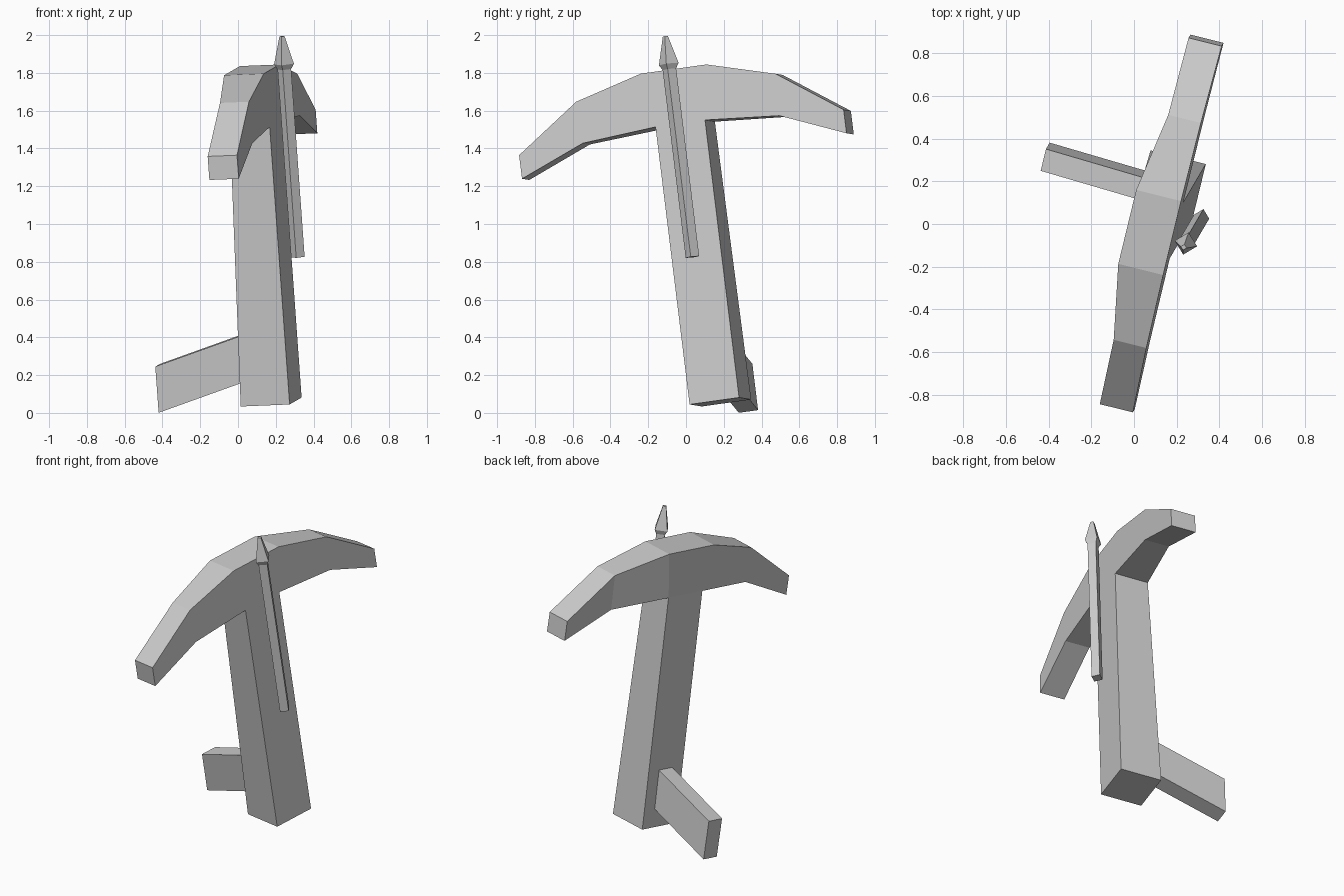
import bpy, bmesh
from mathutils import Matrix, Vector

if "Cube" in bpy.data.objects:
    bpy.data.objects.remove(bpy.data.objects["Cube"])

# Tilted frame: u = forward out of the front face, v = along the bow, w = up the stock
u = Vector((0.967, -0.24, 0.04)).normalized()
v = Vector((0.235, 0.962, 0.135))
v = (v - u * v.dot(u)).normalized()
w = u.cross(v)
frame = Matrix((u, v, w)).transposed().to_4x4()
frame.translation = (0.305, 0.15, 0.063)


def loft(name, rings):
    """Skin a row of equal rings of (u, v, w) points and cap both ends."""
    bm = bmesh.new()
    rows = [[bm.verts.new(p) for p in ring] for ring in rings]
    n = len(rows[0])
    for a, b in zip(rows, rows[1:]):
        for i in range(n):
            j = (i + 1) % n
            bm.faces.new((a[i], a[j], b[j], b[i]))
    bm.faces.new(rows[0])
    bm.faces.new(rows[-1])
    bmesh.ops.recalc_face_normals(bm, faces=bm.faces)
    mesh = bpy.data.meshes.new(name)
    bm.to_mesh(mesh)
    bm.free()
    obj = bpy.data.objects.new(name, mesh)
    obj.matrix_world = frame
    bpy.context.collection.objects.link(obj)
    return obj


# Stock: thinner towards the bow, flat front face
def stock_ring(depth, height, half=0.136):
    return [(0, -half, height), (0, half, height),
            (-depth, half, height), (-depth, -half, height)]


loft("stock", [stock_ring(0.267, 0), stock_ring(0.217, 1.486)])

# Bow: (top v, top w, bottom v, bottom w, depth), mirrored about the stock
half_bow = [(0.18, 1.775, 0.135, 1.484, 0.217),
            (0.548, 1.675, 0.54, 1.452, 0.158),
            (0.892, 1.436, 0.892, 1.31, 0.16)]


def bow_ring(side, tv, tw, bv, bw, depth):
    return [(0, side * tv, tw), (-depth, side * tv, tw),
            (-depth, side * bv, bw), (0, side * bv, bw)]


loft("bow", [bow_ring(-1, *s) for s in reversed(half_bow)]
     + [bow_ring(1, *s) for s in half_bow])


# Bolt: diamond shaft and pointed head, lying in front of the stock
def diamond(r, height, c=0.07):
    return [(c + r, -0.006, height), (c, -0.006 + r, height),
            (c - r, -0.006, height), (c, -0.006 - r, height)]


loft("bolt_shaft", [diamond(0.037, 0.768), diamond(0.037, 1.775)])
loft("bolt_head", [diamond(0.037, 1.772), diamond(0.054, 1.80), diamond(0.014, 1.948)])


# Trigger lever: slanted bar behind the lower stock
def lever_ring(depth, low, half=0.053, height=0.247):
    return [(depth, -half, low), (depth, half, low),
            (depth, half, low + height), (depth, -half, low + height)]


loft("trigger_lever", [lever_ring(-0.737, -0.026), lever_ring(-0.2, 0.137)])
